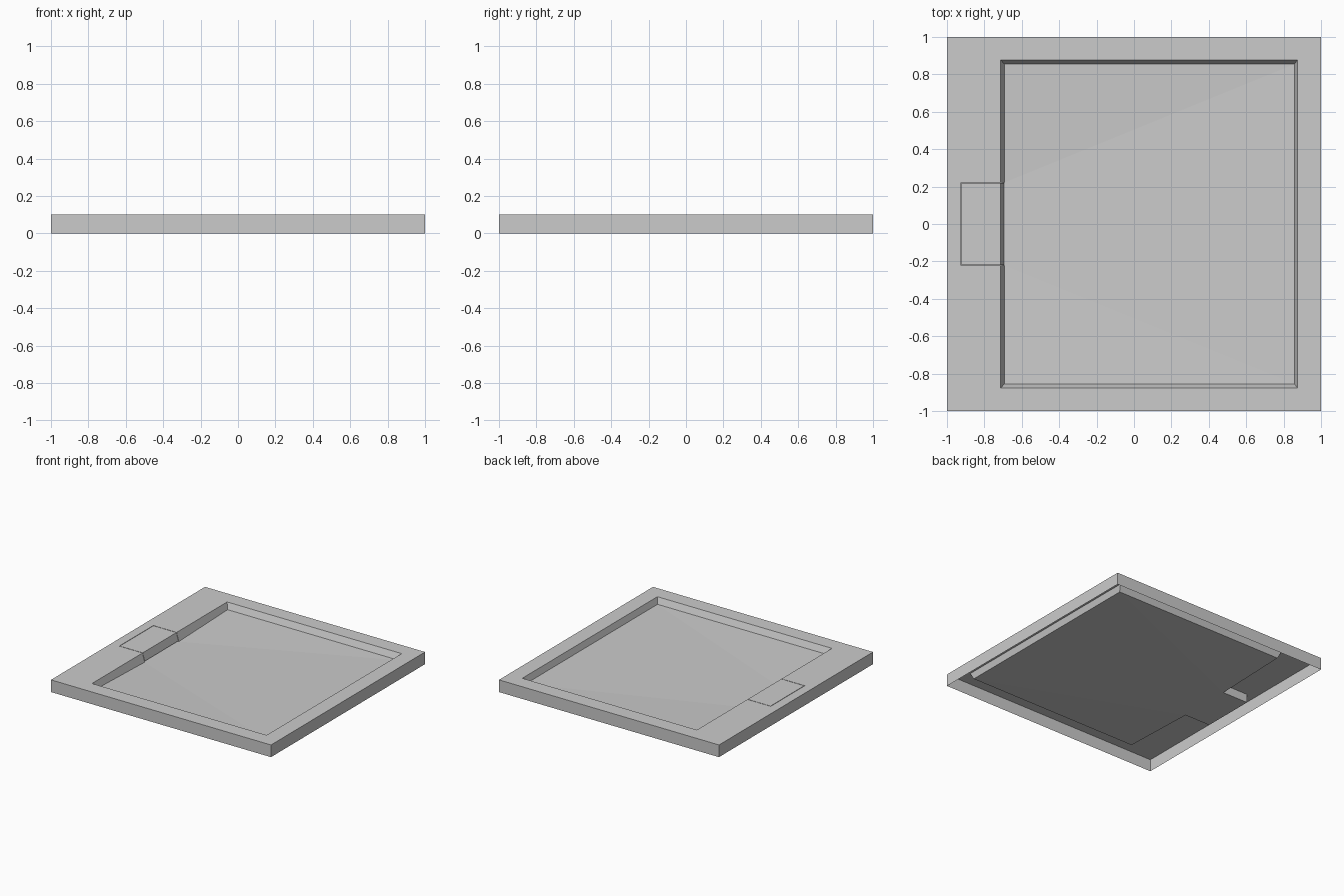
import bpy, bmesh

if "Cube" in bpy.data.objects:
    bpy.data.objects.remove(bpy.data.objects["Cube"])


def make_object(name, verts, faces):
    mesh = bpy.data.meshes.new(name)
    bm = bmesh.new()
    vs = [bm.verts.new(v) for v in verts]
    for f in faces:
        bm.faces.new([vs[i] for i in f])
    bm.normal_update()
    bm.to_mesh(mesh)
    bm.free()
    obj = bpy.data.objects.new(name, mesh)
    bpy.context.collection.objects.link(obj)
    return obj


TOP, FLOOR, DRAIN = 0.10, 0.05, 0.03
W = 0.222                      # half width of the drain pocket

# Shower tray: open-bottomed shell with a sunken floor falling to the drain
square = [(-1, -1), (1, -1), (1, 1), (-1, 1)]


def opening(x0, x1, y, xp):
    """Recess outline with a drain notch in its left side."""
    return [(x0, -y), (x1, -y), (x1, y), (x0, y),
            (x0, W), (xp, W), (xp, -W), (x0, -W)]


upper = opening(-0.713, 0.874, 0.877, -0.925)
lower = opening(-0.693, 0.858, 0.855, -0.925)
verts = [(x, y, 0) for x, y in square] + [(x, y, TOP) for x, y in square]
verts += [(x, y, TOP) for x, y in upper]                                    # 8..15
verts += [(x, y, FLOOR if i < 4 else DRAIN) for i, (x, y) in enumerate(lower)]  # 16..23

faces = [(i, (i + 1) % 4, 4 + (i + 1) % 4, 4 + i) for i in range(4)]        # outer sides
faces += [(4, 5, 9, 8), (5, 6, 10, 9), (6, 7, 11, 10),                      # rim
          (7, 4, 14, 13), (4, 8, 15, 14), (7, 13, 12, 11)]
faces += [(8 + i, 8 + (i + 1) % 8, 16 + (i + 1) % 8, 16 + i) for i in range(8)]  # recess walls
faces += [(23, 17, 18, 20), (16, 17, 23), (18, 19, 20), (22, 23, 20, 21)]   # sloped floor
make_object("shower_tray", verts, faces)

# Drain cover: folded plate with a lip, set in the pocket with a small gap
gap = 0.004
profile = [(-0.921, TOP), (-0.713, TOP), (-0.695, 0.036),
           (-0.705, 0.036), (-0.722, 0.09), (-0.921, 0.09)]
n = len(profile)
verts = [(x, y, z) for y in (-W + gap, W - gap) for x, z in profile]
faces = [(i, n + i, n + (i + 1) % n, (i + 1) % n) for i in range(n)]
faces += [tuple(reversed(range(n))), tuple(range(n, 2 * n))]
cover = make_object("drain_cover", verts, faces)
bm = bmesh.new()
bm.from_mesh(cover.data)
bmesh.ops.recalc_face_normals(bm, faces=bm.faces)
bm.to_mesh(cover.data)
bm.free()
